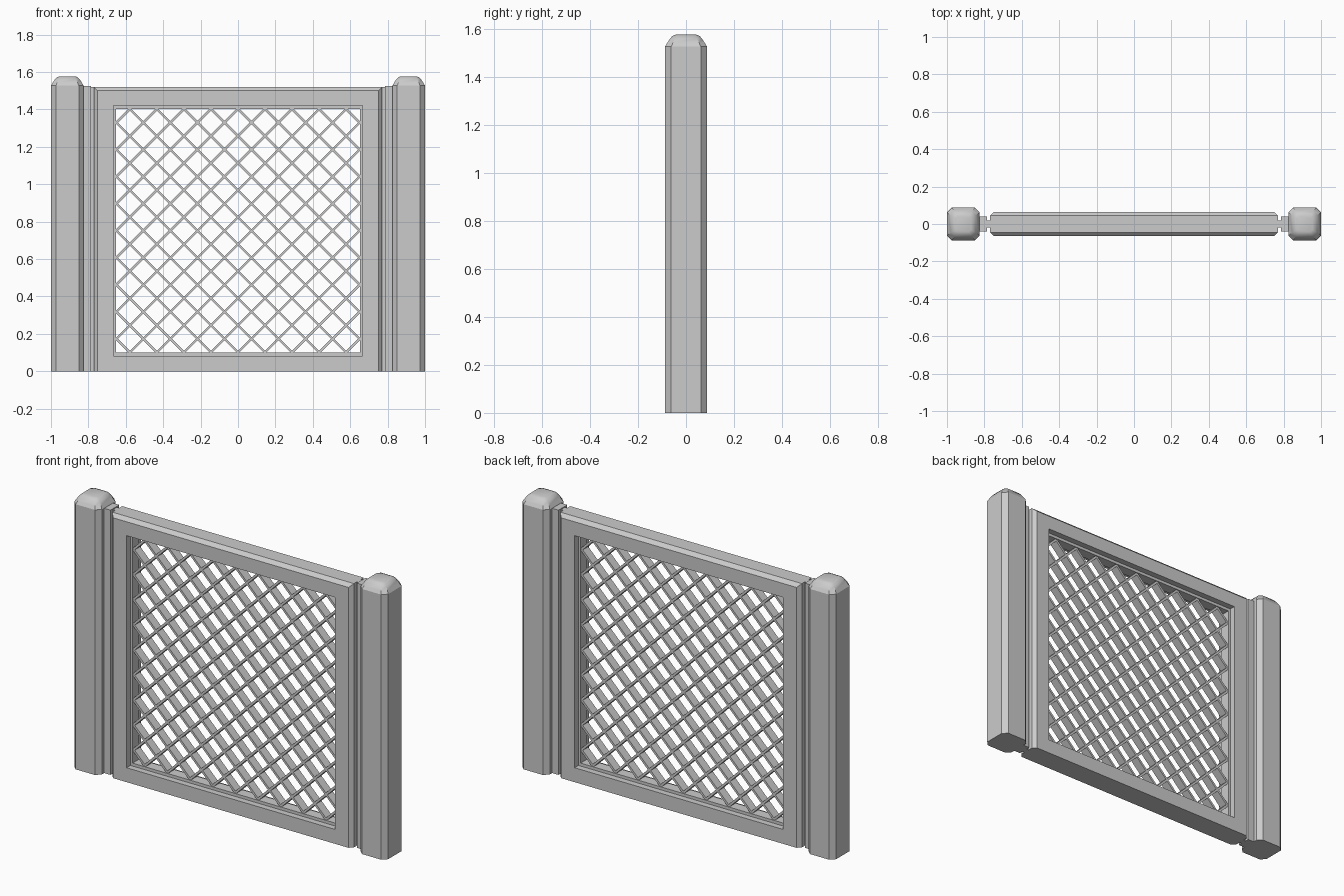
import bpy, bmesh, math
from mathutils import Matrix, Vector

if "Cube" in bpy.data.objects:
    bpy.data.objects.remove(bpy.data.objects["Cube"])


def finish(name, bm):
    bmesh.ops.recalc_face_normals(bm, faces=bm.faces)
    me = bpy.data.meshes.new(name)
    bm.to_mesh(me)
    bm.free()
    ob = bpy.data.objects.new(name, me)
    bpy.context.collection.objects.link(ob)
    return ob


def bridge(bm, a, b):
    n = len(a)
    return [bm.faces.new((a[i], a[(i + 1) % n], b[(i + 1) % n], b[i])) for i in range(n)]


def octagon(bm, cx, h, ch, z):
    k = h - ch
    pts = [(h, -k), (h, k), (k, h), (-k, h), (-h, k), (-h, -k), (-k, -h), (k, -h)]
    return [bm.verts.new((cx + x, y, z)) for x, y in pts]


def add_box(bm, size, mat):
    bmesh.ops.create_cube(bm, size=1, matrix=mat @ Matrix.Diagonal((*size, 1)))


# Octagonal post with a softly rounded cap
def post(name, cx):
    bm = bmesh.new()
    low = octagon(bm, cx, 0.0875, 0.026, 0)
    top = octagon(bm, cx, 0.0875, 0.026, 1.527)
    bridge(bm, low, top)
    bm.faces.new(low)
    bm.faces.new(top)
    finish(name + "_post", bm)

    bm = bmesh.new()
    rings = [octagon(bm, cx, h, h * 0.3, z) for h, z in
             [(0.0875, 1.527), (0.078, 1.543), (0.067, 1.56), (0.056, 1.572), (0.042, 1.577)]]
    for a, b in zip(rings, rings[1:]):
        for f in bridge(bm, a, b):
            f.smooth = True
    bm.faces.new(rings[-1])
    bm.faces.new(rings[0])
    ob = finish(name + "_post_cap", bm)
    bpy.context.view_layer.objects.active = ob
    ob.select_set(True)
    bpy.ops.object.shade_smooth_by_angle(angle=math.radians(35))
    ob.select_set(False)


# Bracket strip and thin neck joining post to frame
def connector(name, s):
    bm = bmesh.new()
    for x0, x1, hy, h in [(0.785, 0.83, 0.04, 1.525), (0.765, 0.79, 0.018, 1.52)]:
        add_box(bm, (x1 - x0, 2 * hy, h), Matrix.Translation((s * (x0 + x1) / 2, 0, h / 2)))
    finish(name + "_connector", bm)


for name, s in (("left", -1), ("right", 1)):
    post(name, s * 0.9125)
    connector(name, s)

# Frame: closed chain of rectangular rings, chamfered outside, stepped lip inside
bm = bmesh.new()
section = [(0.75, 0, 1.50, -0.065), (0.77, 0, 1.52, -0.045), (0.77, 0, 1.52, 0.045),
           (0.75, 0, 1.50, 0.065), (0.665, 0.083, 1.42, 0.065), (0.665, 0.083, 1.42, 0.03),
           (0.651, 0.10, 1.403, 0.03), (0.651, 0.10, 1.403, -0.03),
           (0.665, 0.083, 1.42, -0.03), (0.665, 0.083, 1.42, -0.065)]
rings = [[bm.verts.new((x, y, z)) for x, z in ((-w, z0), (w, z0), (w, z1), (-w, z1))]
         for w, z0, z1, y in section]
for i, r in enumerate(rings):
    bridge(bm, r, rings[(i + 1) % len(rings)])
finish("frame", bm)

# Diagonal lattice in both directions
a, pitch, zc = 0.654, 0.1444, 0.7515
bm = bmesh.new()
for n in range(-9, 9):
    c = (n + 0.5) * pitch
    x0, x1 = max(-a, c - a), min(a, c + a)
    xm, length = (x0 + x1) / 2, (x1 - x0) * math.sqrt(2)
    for s in (-1, 1):
        mat = Matrix.Translation(Vector((s * xm, 0, zc + c - xm))) @ Matrix.Rotation(s * math.pi / 4, 4, 'Y')
        add_box(bm, (length, 0.05, 0.013), mat)
finish("lattice", bm)
